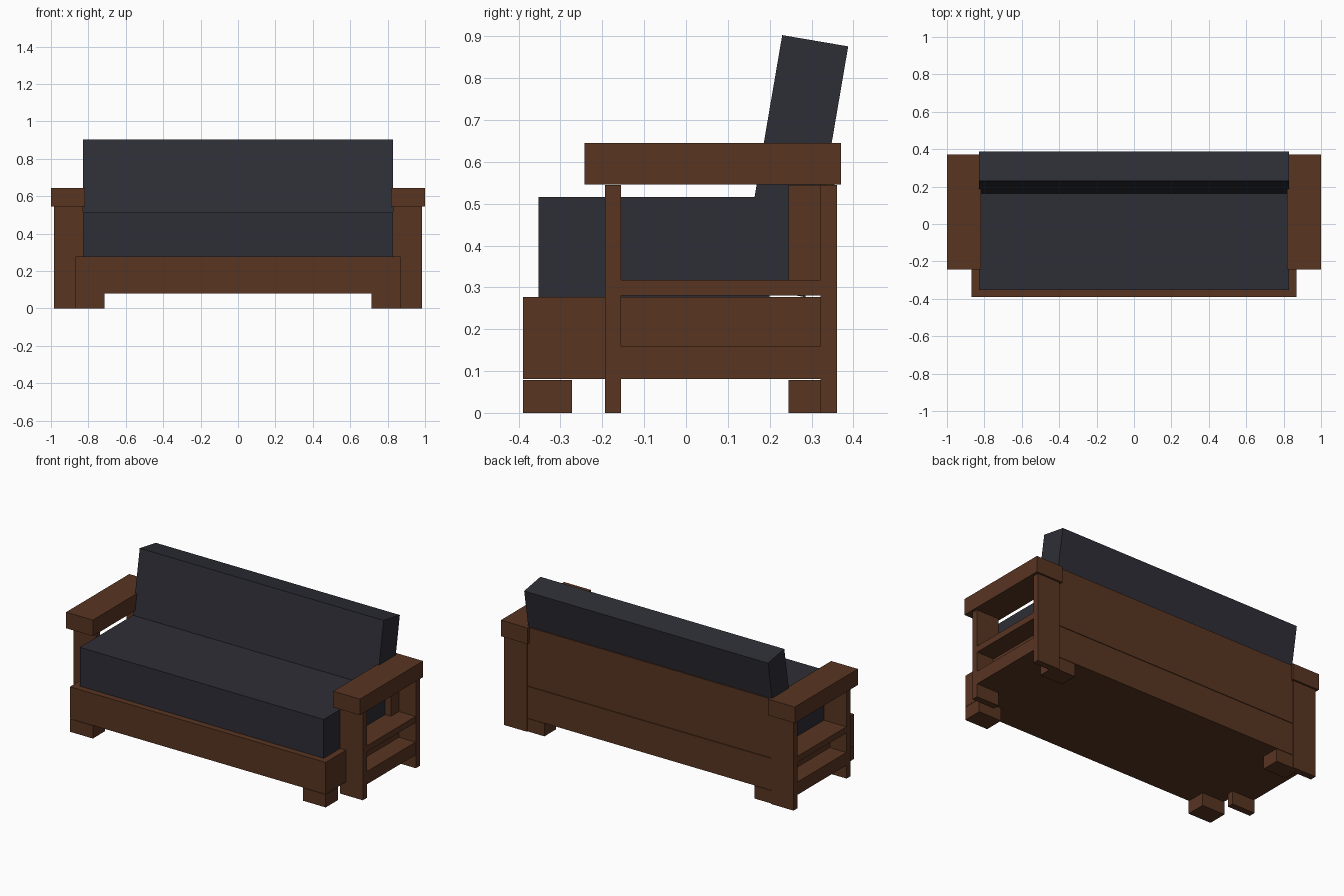
import bpy, math
from mathutils import Matrix

if "Cube" in bpy.data.objects:
    bpy.data.objects.remove(bpy.data.objects["Cube"], do_unlink=True)


def material(name, rgb):
    m = bpy.data.materials.new(name)
    m.use_nodes = True
    m.diffuse_color = (*rgb, 1)
    node = next(n for n in m.node_tree.nodes if n.type == 'BSDF_PRINCIPLED')
    node.inputs["Base Color"].default_value = (*rgb, 1)
    return m


wood = material("brown wood", (0.098, 0.035, 0.0155))
fabric = material("charcoal fabric", (0.0265, 0.0265, 0.037))


def box(name, x, y, z, mat):
    """Box spanning the given (min, max) ranges."""
    bpy.ops.mesh.primitive_cube_add(size=1)
    ob = bpy.context.object
    ob.name = ob.data.name = name
    size = [b - a for a, b in (x, y, z)]
    ob.data.transform(Matrix.Diagonal((*size, 1)))
    ob.location = [(a + b) / 2 for a, b in (x, y, z)]
    ob.data.materials.append(mat)
    return ob


def pair(name, x, y, z, mat):
    """Mirrored left (+x) and right (-x) copies."""
    box("left_" + name, x, y, z, mat)
    box("right_" + name, (-x[1], -x[0]), y, z, mat)


# Seat base and back panel
box("seat_base", (-0.87, 0.87), (-0.39, 0.355), (0.081, 0.277), wood)
box("back_panel", (-0.87, 0.87), (0.245, 0.355), (0.28, 0.545), wood)
box("back_panel_top", (-0.82, 0.82), (0.245, 0.355), (0.545, 0.642), wood)

# Feet under the base
pair("front_foot", (0.715, 0.87), (-0.39, -0.272), (0, 0.079), wood)
pair("back_foot", (0.715, 0.87), (0.245, 0.355), (0, 0.079), wood)

# Arm frames: two posts, two shelves and a wide armrest on each side
pair("front_post", (0.83, 0.985), (-0.194, -0.155), (0, 0.545), wood)
pair("back_post", (0.83, 0.985), (0.322, 0.361), (0, 0.545), wood)
pair("lower_shelf", (0.83, 0.983), (-0.155, 0.322), (0.081, 0.16), wood)
pair("upper_shelf", (0.83, 0.983), (-0.155, 0.322), (0.28, 0.318), wood)
pair("armrest", (0.818, 1.0), (-0.243, 0.371), (0.546, 0.645), wood)

# Cushions
box("seat_cushion", (-0.83, 0.83), (-0.352, 0.2), (0.277, 0.516), fabric)

# Back cushion leans back about its top front edge
lean = math.radians(9.7)
back = box("back_cushion", (-0.83, 0.83), (0, 0.16), (-0.608, 0), fabric)
back.data.transform(Matrix.Translation((0, 0.08, -0.304)))
back.location = (0, 0.23, 0.903)
back.rotation_euler.x = -lean
